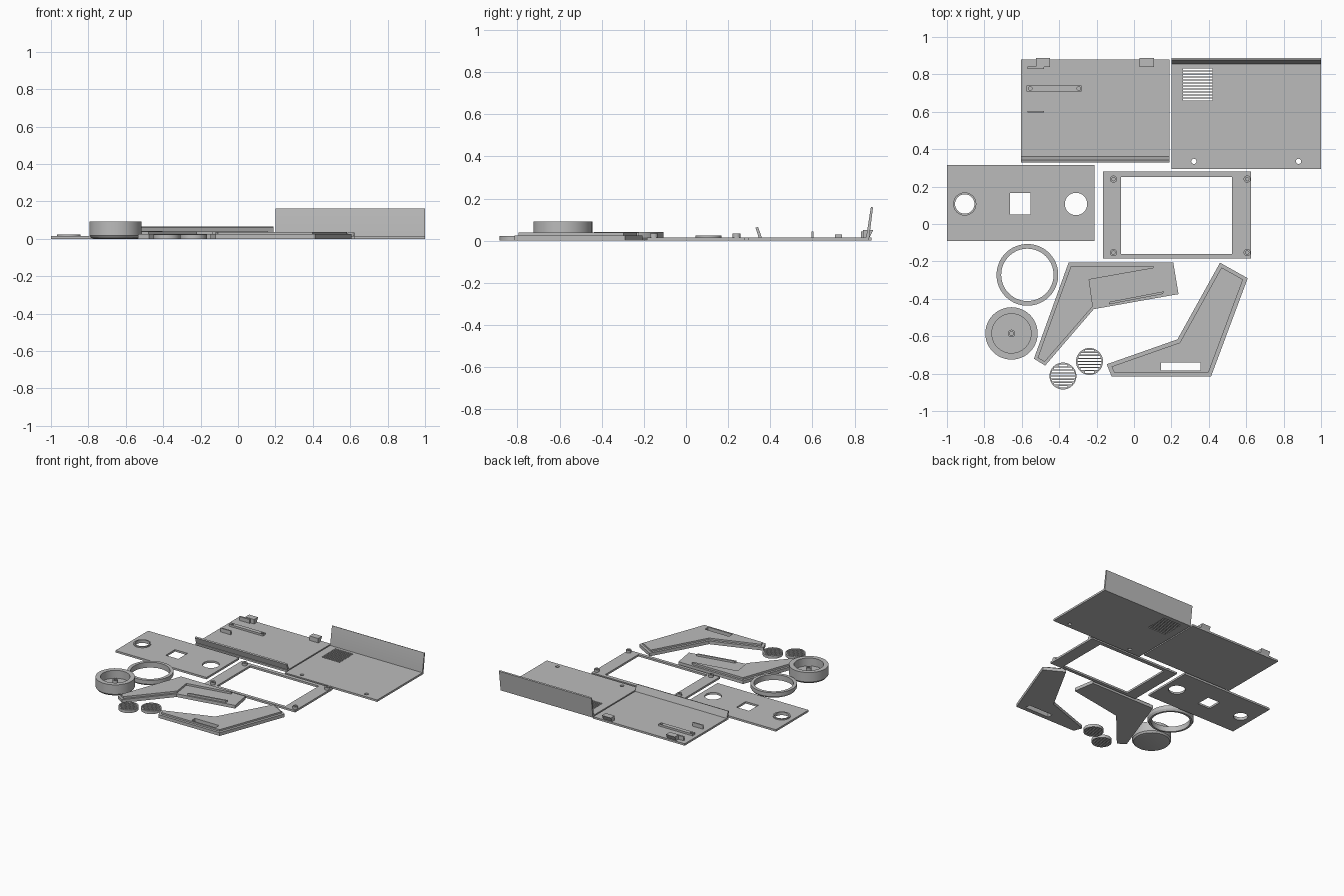
import bpy, bmesh, math

if "Cube" in bpy.data.objects:
    bpy.data.objects.remove(bpy.data.objects["Cube"])

grey = bpy.data.materials.new("plain_grey")
grey.diffuse_color = (0.5, 0.5, 0.5, 1)
grey.use_nodes = True
grey.node_tree.nodes["Principled BSDF"].inputs["Base Color"].default_value = grey.diffuse_color


def rect(x0, x1, y0, y1):
    return [(x0, y0), (x1, y0), (x1, y1), (x0, y1)]


def circle(x, y, r, n=32):
    return [(x + r * math.cos(2 * math.pi * i / n), y + r * math.sin(2 * math.pi * i / n)) for i in range(n)]


def plate(name, z0, z1, outline, *holes):
    """Flat part: a filled outline with through holes, extruded from z0 to z1."""
    cu = bpy.data.curves.new(name, 'CURVE')
    cu.dimensions, cu.fill_mode, cu.extrude = '2D', 'BOTH', (z1 - z0) / 2
    for pts in (outline, *holes):
        sp = cu.splines.new('POLY')
        sp.points.add(len(pts) - 1)
        for p, (x, y) in zip(sp.points, pts):
            p.co = (x, y, 0, 1)
        sp.use_cyclic_u = True
    ob = bpy.data.objects.new(name, cu)
    ob.location.z = (z0 + z1) / 2
    bpy.context.collection.objects.link(ob)
    bpy.ops.object.select_all(action='DESELECT')
    bpy.context.view_layer.objects.active = ob
    ob.select_set(True)
    bpy.ops.object.convert(target='MESH')
    ob = bpy.context.object
    bm = bmesh.new()
    bm.from_mesh(ob.data)
    bmesh.ops.remove_doubles(bm, verts=bm.verts, dist=1e-5)
    bmesh.ops.recalc_face_normals(bm, faces=bm.faces)
    return finish(ob, bm)


def finish(ob, bm):
    bm.to_mesh(ob.data)
    bm.free()
    ob.data.materials.clear()
    ob.data.materials.append(grey)
    bpy.ops.object.select_all(action='DESELECT')
    bpy.context.view_layer.objects.active = ob
    ob.select_set(True)
    bpy.ops.object.shade_smooth_by_angle(angle=math.radians(30))
    return ob


def mesh_object(name, bm):
    bmesh.ops.recalc_face_normals(bm, faces=bm.faces)
    ob = bpy.data.objects.new(name, bpy.data.meshes.new(name))
    bpy.context.collection.objects.link(ob)
    return finish(ob, bm)


def bar(name, x0, x1, profile):
    """Sweep a (y, z) profile along x."""
    bm = bmesh.new()
    a, b = ([bm.verts.new((x, y, z)) for y, z in profile] for x in (x0, x1))
    n = len(profile)
    bm.faces.new(a)
    bm.faces.new(b[::-1])
    for i in range(n):
        bm.faces.new((a[i], a[(i + 1) % n], b[(i + 1) % n], b[i]))
    return mesh_object(name, bm)


def lathe(name, x, y, profile, n=48):
    """Spin a (radius, z) loop around a vertical axis."""
    bm = bmesh.new()
    vs = [bm.verts.new((x + r, y, z)) for r, z in profile]
    edges = [bm.edges.new((vs[i], vs[(i + 1) % len(vs)])) for i in range(len(vs))]
    bmesh.ops.spin(bm, geom=vs + edges, cent=(x, y, 0), axis=(0, 0, 1),
                   angle=2 * math.pi, steps=n, use_merge=True)
    bmesh.ops.remove_doubles(bm, verts=bm.verts, dist=1e-5)
    bmesh.ops.dissolve_degenerate(bm, edges=bm.edges, dist=1e-6)
    return mesh_object(name, bm)


T = 0.015  # sheet thickness

# Rear cover with front lip, clips and mounting rail
plate("rear_cover", 0, T, rect(-0.605, 0.19, 0.335, 0.88))
bar("rear_cover_lip", -0.605, 0.19, [(0.345, T), (0.36, T), (0.342, 0.066), (0.33, 0.062)])
plate("mounting_rail", T, 0.03, rect(-0.575, -0.28, 0.708, 0.74),
      circle(-0.555, 0.724, 0.01, 16), circle(-0.295, 0.724, 0.01, 16))
for x in (-0.525, 0.03):
    bar("hinge_clip", x, x + 0.077,
        [(0.84, T), (0.865, 0.004), (0.888, 0.05), (0.84, 0.05)])
plate("upper_guide", T, 0.045, rect(-0.57, -0.48, 0.83, 0.843))
plate("lower_guide", T, 0.045, rect(-0.57, -0.48, 0.595, 0.605))

# Vented cover with leaning rear wall
slots = [rect(0.262, 0.42, y, y + 0.01) for y in (0.66 + 0.0162 * i for i in range(11))]
plate("vented_cover", 0, T, rect(0.2, 1, 0.295, 0.868),
      circle(0.32, 0.335, 0.014, 20), circle(0.88, 0.335, 0.014, 20), *slots)
bar("rear_wall", 0.2, 1, [(0.855, 0.0), (0.868, 0.0), (0.888, 0.158), (0.878, 0.162), (0.855, T)])

# Control panel with two round openings and a square one
plate("control_panel", 0, T, rect(-1, -0.21, -0.09, 0.315), circle(-0.905, 0.107, 0.052),
      rect(-0.662, -0.553, 0.05, 0.165), circle(-0.31, 0.107, 0.06))
plate("opening_rim", T, 0.024, circle(-0.905, 0.107, 0.062), circle(-0.905, 0.107, 0.052))

# Screen frame with screw bosses
plate("screen_frame", 0, T, rect(-0.165, 0.625, -0.185, 0.28), rect(-0.07, 0.525, -0.16, 0.25))
for x in (-0.11, 0.605):
    for y in (-0.153, 0.24):
        plate("screw_boss", T, 0.035, circle(x, y, 0.019, 20), circle(x, y, 0.009, 20))

# Loose ring
lathe("ring", -0.57, -0.272, [(0.14, 0), (0.155, 0), (0.165, 0.015), (0.165, 0.042), (0.14, 0.042)], 64)

# Hollow dial with central post
lathe("dial", -0.655, -0.585,
      [(0, 0), (0.11, 0), (0.13, 0.005), (0.14, 0.018), (0.14, 0.092), (0.105, 0.092),
       (0.105, 0.03), (0.02, 0.03), (0.02, 0.07), (0.01, 0.07), (0.01, 0.035), (0, 0.035)])

# Left side bracket: stepped shell with an inner tab
plate("left_bracket_base", 0, 0.025,
      [(-0.35, -0.207), (0.21, -0.207), (0.238, -0.375), (-0.215, -0.455), (-0.475, -0.757), (-0.535, -0.72)])
plate("left_bracket_top", 0.025, 0.04,
      [(-0.337, -0.224), (0.105, -0.224), (0.105, -0.236), (-0.24, -0.297), (-0.22, -0.44),
       (-0.478, -0.737), (-0.515, -0.715)])
plate("left_bracket_rib", 0.025, 0.04, [(-0.135, -0.43), (0.155, -0.374), (0.16, -0.36), (-0.13, -0.416)])

# Right side bracket: stepped shell with a slot
slot = rect(0.145, 0.355, -0.782, -0.74)
plate("right_bracket_base", 0, 0.025,
      [(0.46, -0.207), (0.608, -0.29), (0.412, -0.815), (-0.12, -0.815), (-0.146, -0.75), (0.232, -0.617)], slot)
plate("right_bracket_top", 0.025, 0.038,
      [(0.468, -0.232), (0.583, -0.297), (0.398, -0.795), (-0.106, -0.795), (-0.12, -0.762), (0.245, -0.634)], slot)

# Round speaker grilles with through slots
for cx, cy in ((-0.38, -0.813), (-0.238, -0.735)):
    cuts = []
    for i in range(8):
        y = (i - 3.5) * 0.0162
        w = math.sqrt(0.066 ** 2 - (abs(y) + 0.0045) ** 2)
        cuts.append(rect(cx - w, cx + w, cy + y - 0.0045, cy + y + 0.0045))
    plate("speaker_grille", 0, 0.023, circle(cx, cy, 0.072, 40), *cuts)
